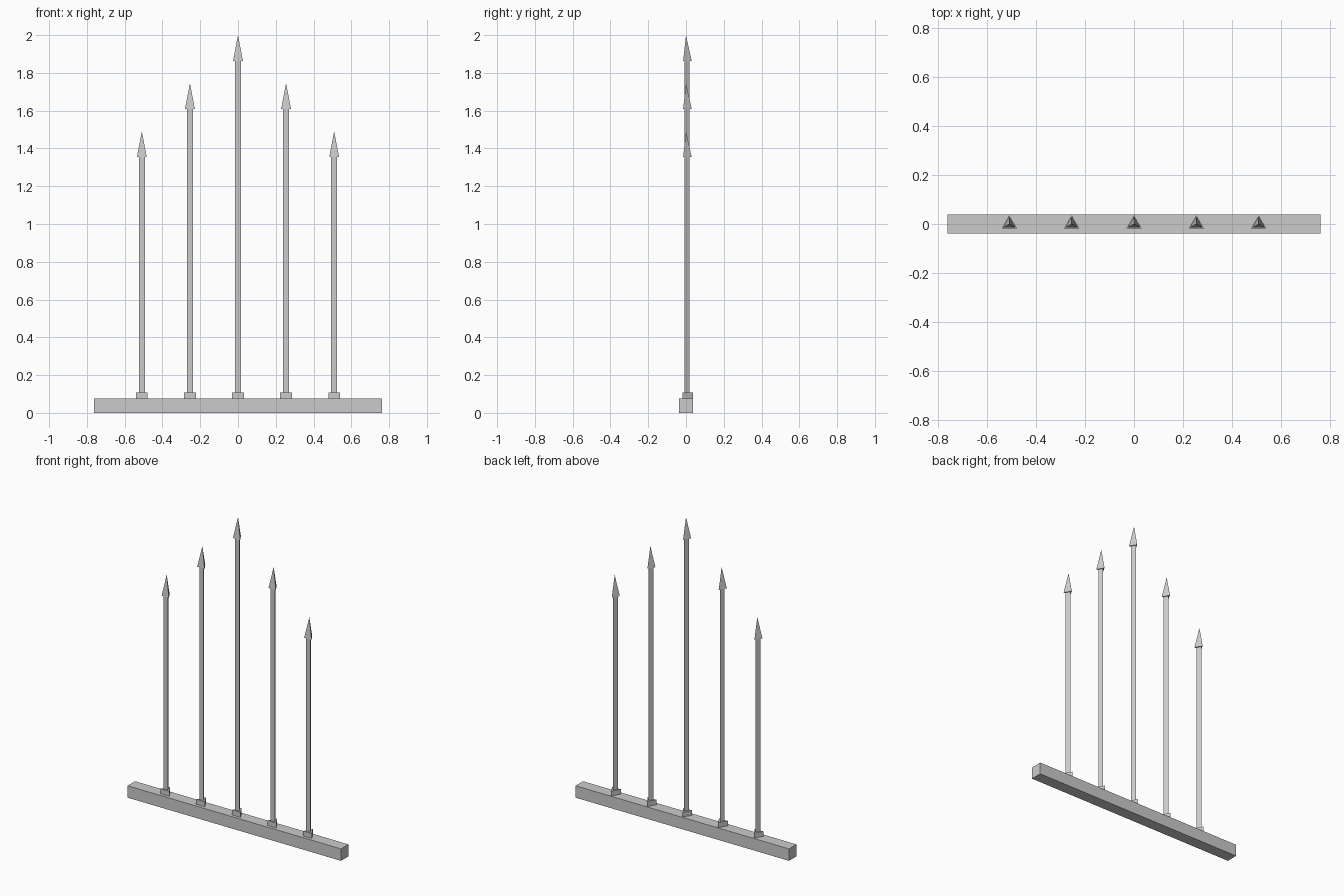
import bpy, math

if "Cube" in bpy.data.objects:
    bpy.data.objects.remove(bpy.data.objects["Cube"])


def tri_part(name, x, z0, z1, r0, r1):
    """Three-sided prism or spike with one corner pointing to +y."""
    bpy.ops.mesh.primitive_cone_add(vertices=3, radius1=r0, radius2=r1,
                                    depth=z1 - z0, location=(x, 0, (z0 + z1) / 2))
    ob = bpy.context.object
    ob.name = name
    # aim a corner at +y whatever the primitive's starting angle
    v = max(ob.data.vertices, key=lambda v: v.co.x ** 2 + v.co.y ** 2).co
    ob.rotation_euler.z = math.pi / 2 - math.atan2(v.y, v.x)
    return ob


BASE_H = 0.077
COLLAR_TOP = 0.109
HEAD_H = 0.136

# bottom rail
bpy.ops.mesh.primitive_cube_add(size=1, location=(0, 0, BASE_H / 2))
rail = bpy.context.object
rail.name = "bottom_rail"
rail.scale = (1.524, 0.076, BASE_H)

# five pickets, tallest in the middle
for i in range(-2, 3):
    x = i * 0.2545
    tip = 2.0 - abs(i) * 0.2545
    tri_part(f"collar_{i + 3}", x, BASE_H, COLLAR_TOP, 0.036, 0.036)
    tri_part(f"picket_{i + 3}", x, BASE_H, tip - HEAD_H, 0.018, 0.018)
    tri_part(f"spear_head_{i + 3}", x, tip - HEAD_H, tip, 0.03, 0.0)
